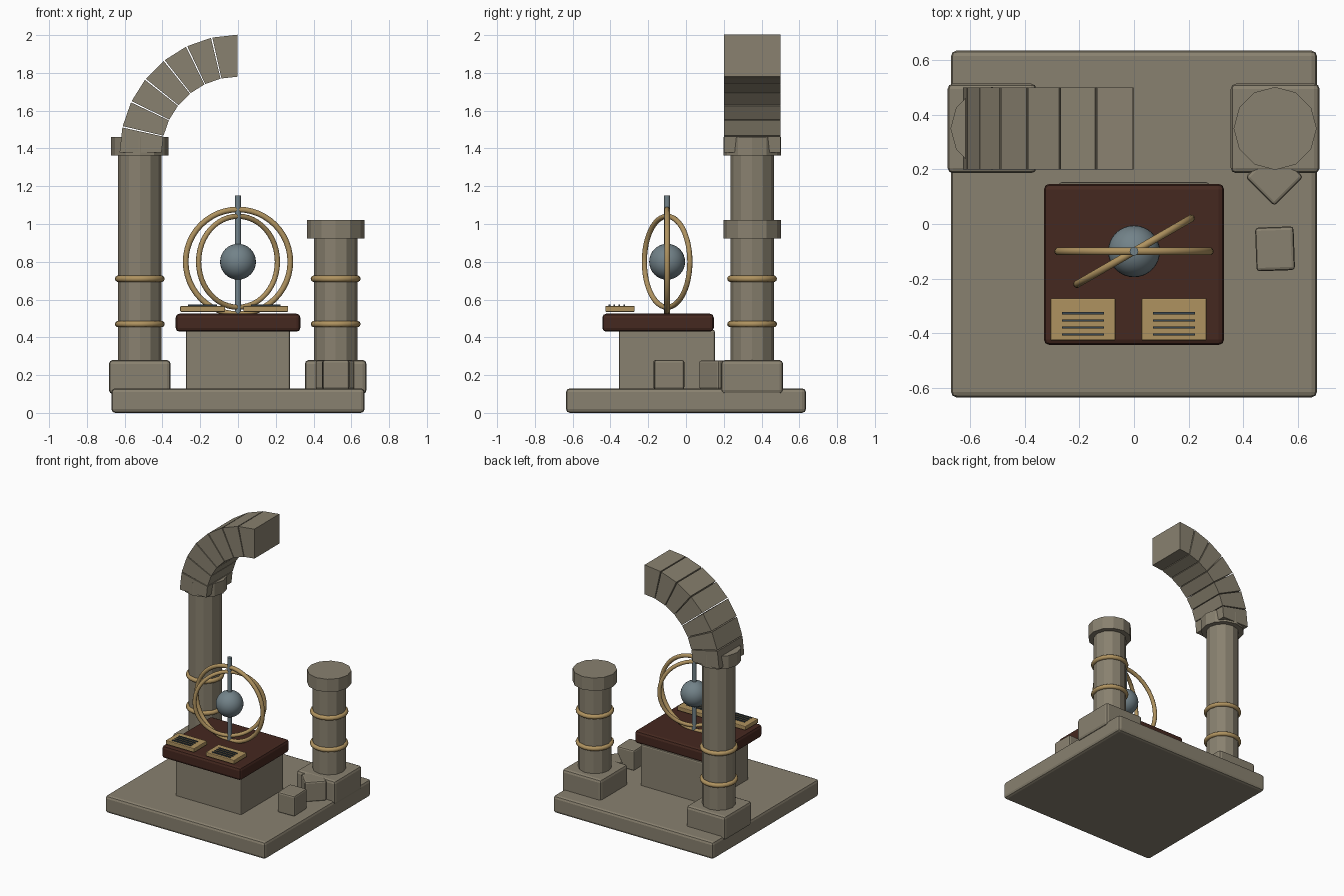
import bpy
from math import cos, sin, pi, radians

cube = bpy.data.objects.get("Cube")
if cube:
    bpy.data.objects.remove(cube, do_unlink=True)


def material(name, rgb):
    mat = bpy.data.materials.new(name)
    mat.use_nodes = True
    color = (*rgb, 1)
    mat.diffuse_color = color
    bsdf = next(n for n in mat.node_tree.nodes if n.type == "BSDF_PRINCIPLED")
    bsdf.inputs["Base Color"].default_value = color
    return mat


STONE = material("weathered stone", (0.25, 0.22, 0.16))
WOOD = material("dark wood", (0.06, 0.021, 0.014))
BRASS = material("brass", (0.43, 0.29, 0.115))
STEEL = material("blue steel", (0.17, 0.225, 0.25))
INK = material("dark slate", (0.045, 0.065, 0.08))


def finish(name, mat, smooth=False):
    obj = bpy.context.object
    obj.name = obj.data.name = name
    obj.data.materials.append(mat)
    if smooth:
        bpy.ops.object.shade_smooth_by_angle(angle=radians(40))
    return obj


def box(name, x, y, z, mat, bevel=0.0, turn=0):
    """Box from (min, max) ranges on each axis, turned about its own centre."""
    spans = (x, y, z)
    bpy.ops.mesh.primitive_cube_add(size=1, location=[sum(s) / 2 for s in spans])
    obj = finish(name, mat)
    obj.scale = [s[1] - s[0] for s in spans]
    bpy.ops.object.transform_apply(location=False, rotation=False, scale=True)
    obj.rotation_euler.z = radians(turn)
    if bevel:
        mod = obj.modifiers.new("edge", "BEVEL")
        mod.width, mod.segments = bevel, 2
    return obj


def cylinder(name, x, y, radius, z, mat, sides=12, smooth=False):
    bpy.ops.mesh.primitive_cylinder_add(vertices=sides, radius=radius, depth=z[1] - z[0],
                                        location=(x, y, sum(z) / 2))
    return finish(name, mat, smooth)


def ring(name, location, major, minor, rotation=(0, 0, 0), sides=48):
    bpy.ops.mesh.primitive_torus_add(location=location, rotation=rotation, major_radius=major,
                                     minor_radius=minor, major_segments=sides, minor_segments=10)
    return finish(name, BRASS, True)


# Floor slab, pedestal and desk top
box("floor_slab", (-0.67, 0.67), (-0.635, 0.635), (0, 0.13), STONE, 0.02)
box("pedestal", (-0.275, 0.275), (-0.355, 0.153), (0.12, 0.44), STONE, 0.01)
box("desk_top", (-0.33, 0.33), (-0.443, 0.147), (0.43, 0.525), WOOD, 0.02)

# Two columns, the left one broken off short
PY = 0.35
for side, x, top in (("right", -0.52, 1.46), ("left", 0.517, 1.02)):
    box(side + "_plinth", (x - 0.163, x + 0.163), (PY - 0.164, PY + 0.164), (0.1, 0.28), STONE, 0.02)
    cylinder(side + "_shaft", x, PY, 0.115, (0.25, top - 0.05), STONE)
    cylinder(side + "_capital", x, PY, 0.152, (top - 0.097, top), STONE)
    for label, z in (("lower", 0.47), ("upper", 0.71)):
        ring(f"{side}_{label}_band", (x, PY, z), 0.115, 0.017, sides=24)

# Broken arch: wedge blocks over a quarter circle, with thin joints
COUNT, INNER, OUTER, SPRING, GAP = 7, 0.405, 0.627, 1.375, 0.006
QUAD = ((0, 1, 2, 3), (7, 6, 5, 4), (0, 4, 5, 1), (1, 5, 6, 2), (2, 6, 7, 3), (3, 7, 4, 0))
for i in range(COUNT):
    start = pi / 2 * (1 + i / COUNT) + GAP
    end = pi / 2 * (1 + (i + 1) / COUNT) - GAP
    outline = [(r * cos(a), SPRING + r * sin(a))
               for r, a in ((INNER, start), (OUTER, start), (OUTER, end), (INNER, end))]
    verts = [(x, y, z) for y in (PY + 0.15, PY - 0.15) for x, z in outline]
    mesh = bpy.data.meshes.new("arch_block")
    mesh.from_pydata(verts, [], QUAD)
    mesh.materials.append(STONE)
    block = bpy.data.objects.new(f"arch_block_{i + 1}", mesh)
    bpy.context.collection.objects.link(block)

# Armillary: rod, globe and two crossed rings
AY, AZ = -0.1, 0.8
cylinder("axis_rod", 0, AY, 0.016, (0.52, 1.15), STEEL, 12, True)
bpy.ops.mesh.primitive_uv_sphere_add(segments=32, ring_count=16, radius=0.095, location=(0, AY, AZ))
finish("globe", STEEL, True)
ring("outer_ring", (0, AY, AZ), 0.277, 0.015, (pi / 2, 0, 0))
ring("inner_ring", (0, AY, AZ), 0.241, 0.014, (pi / 2, 0, radians(30)))

# Engraved tablets on the desk
for side, x in (("right", -0.187), ("left", 0.147)):
    box(side + "_tablet", (x - 0.119, x + 0.119), (-0.427, -0.272), (0.535, 0.566), BRASS, 0.005)
    for row in range(4):
        y = -0.327 - 0.026 * row
        box(f"{side}_tablet_line_{row + 1}", (x - 0.077, x + 0.077), (y - 0.004, y + 0.004),
            (0.564, 0.573), INK)

# Fallen stones near the short column
box("fallen_stone_front", (0.446, 0.587), (-0.171, -0.011), (0.125, 0.28), STONE, 0.012, 2)
box("fallen_stone_back", (0.439, 0.589), (0.097, 0.247), (0.125, 0.278), STONE, 0.012, 45)
